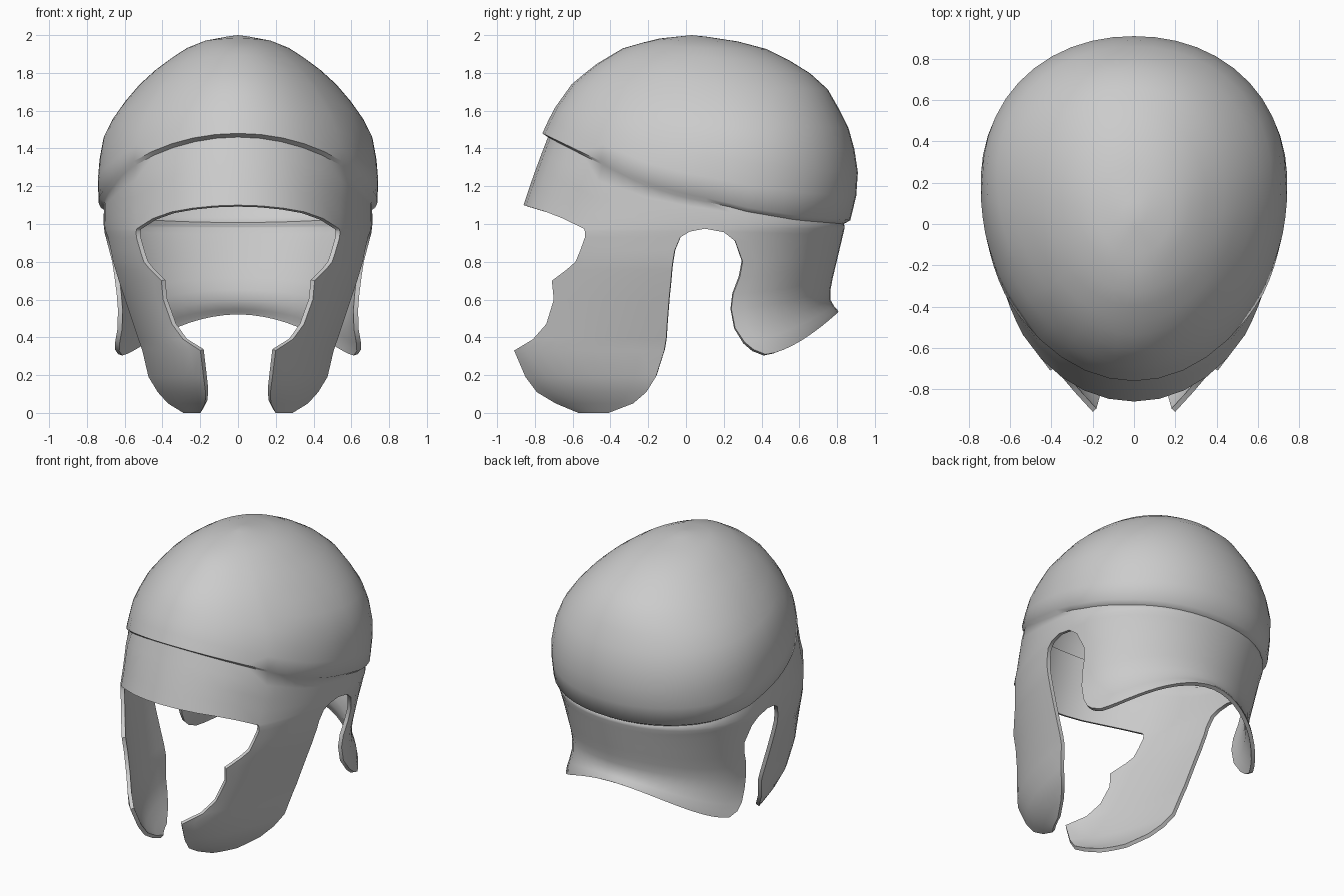
import bpy, bmesh
from math import sin, cos, acos, pi
from mathutils import Vector

if "Cube" in bpy.data.objects:
    bpy.data.objects.remove(bpy.data.objects["Cube"])

YC = 0.2       # plan centre: every horizontal section is two half-ellipses
THICK = 0.025


def lut(table, t):
    """Linear lookup in a sorted list of (key, value)."""
    if t <= table[0][0]:
        return table[0][1]
    for (a, va), (b, vb) in zip(table, table[1:]):
        if t <= b:
            return va + (vb - va) * (t - a) / (b - a)
    return table[-1][1]


# front half of the skirt and cheeks: half width and forward reach by height
W_FRONT = [(0, .397), (.1, .455), (.2, .505), (.33, .525), (.55, .60), (.7, .65),
           (.8, .68), (.97, .71), (1.1, .72), (1.28, .735), (1.46, .69)]
B_FRONT = [(0, .89), (.1, 1.06), (.2, 1.135), (.33, 1.2), (.7, 1.165),
           (.95, 1.14), (1.1, 1.06), (1.46, .945)]
# rear half: half width and backward reach
W_BACK = [(.3, .61), (.48, .625), (.6, .64), (.8, .675), (.97, .71), (1.1, .72)]
B_BACK = [(.3, .54), (.6, .55), (1.0, .645), (1.1, .66)]
# rim under the dome and lower edge of the band, against cos(angle), -1 = front
RIM = [(-1, 1.46), (-.8, 1.375), (-.58, 1.28), (-.4, 1.2), (-.2, 1.14),
       (.15, 1.07), (.6, 1.02), (1, 1.0)]
BROW = [(-1, 1.10), (-.82, 1.05), (-.66, .975), (1, .975)]
# dome by height: half width, front y, back y, centre y
DOME = [(1.0, .715, -.87, .86, YC), (1.05, .735, -.87, .885, YC),
        (1.2, .742, -.845, .91, YC), (1.28, .745, -.82, .91, YC),
        (1.47, .71, -.765, .88, YC), (1.6, .64, -.705, .815, .17),
        (1.74, .52, -.605, .735, .13), (1.84, .41, -.485, .6, .1),
        (1.93, .275, -.335, .42, .06), (1.98, .15, -.16, .22, .03),
        (2.0, 0, .03, .03, .03)]
DW, DF, DB, DC = ([(r[0], r[k]) for r in DOME] for k in (1, 2, 3, 4))


def blend(a, b, n):
    return [a + (b - a) * i / n for i in range(n + 1)]


def unit(a, front=2.0, back=2.1):
    """Point on the plan curve, a superellipse quarter in front and behind."""
    s, c = max(sin(a), 0), cos(a)
    n = front if c <= 0 else back
    r = (s ** n + abs(c) ** n) ** (-1 / n)
    return s * r, c * r


def on_skirt(a, z):
    s, c = unit(a)
    return (lut(W_FRONT, z) * s, YC + c * lut(B_FRONT if c < 0 else B_BACK, z), z)


# shared columns: brow, cheek root, rear; so all the sheets weld together
b0 = lut(B_FRONT, .975)
A_CORNER, A_EAR = acos((-.54 - YC) / b0), acos((.1 - YC) / b0)
COLS = blend(pi, A_CORNER, 5) + blend(A_CORNER, A_EAR, 8)[1:] + blend(A_EAR, 0, 12)[1:]


def dome_rows():
    rows = []
    for t in blend(0, 1, 12):
        row = []
        for a in COLS:
            zr = lut(RIM, cos(a)) + .02
            z = zr + (2 - zr) * sin(t * pi / 2)
            yf, yb, yc = lut(DF, z), lut(DB, z), lut(DC, z)
            s, c = unit(a, front=1.95)
            row.append((lut(DW, z) * s, yc + c * (yc - yf if c < 0 else yb - yc), z))
        rows.append(row)
    return rows


def band_rows():
    rows = []
    for t in blend(0, 1, 4):
        row = []
        for a in COLS:
            top, low = lut(RIM, cos(a)), lut(BROW, cos(a))
            x, y, z = on_skirt(a, top + (low - top) * t)
            tuck = 1 - .015 * (1 - t) ** 2          # tucked in under the dome
            row.append((x * tuck, YC + (y - YC) * tuck, z))
        rows.append(row)
    return rows


# cheek guards: height, front edge y, back edge y
CHEEK = [(.975, -.54, .1), (.96, -.535, .02), (.93, -.535, -.03), (.86, -.56, -.06),
         (.8, -.585, -.07), (.76, -.63, -.075), (.7, -.71, -.08), (.6, -.70, -.09),
         (.47, -.74, -.10), (.39, -.81, -.105), (.33, -.91, -.115), (.19, -.85, -.16),
         (.11, -.79, -.21), (.05, -.69, -.28), (0, -.57, -.41)]


def cheek_rows():
    rows = []
    for z, yf, yb in CHEEK:
        a0, a1 = (acos((y - YC) / lut(B_FRONT, z)) for y in (yf, yb))
        rows.append([on_skirt(a, z) for a in blend(a0, a1, 8)])
    return rows


# neck guard: front edge y and z, height at the back, outward flare
NECK = [(.1, .975, .975, 0), (.2, .957, .94, 0), (.26, .91, .9, 0), (.30, .80, .83, 0),
        (.285, .72, .77, 0), (.25, .63, .71, 0), (.24, .55, .65, .003),
        (.26, .45, .6, .014), (.31, .375, .565, .035), (.36, .335, .55, .05),
        (.425, .31, .535, .06)]


def neck_rows():
    rows = []
    for i, (ye, ze, zb, flare) in enumerate(NECK):
        n = 2.1 - .025 * i                           # less square lower down
        reach = lut(B_FRONT if ye < YC else B_BACK, ze) + flare
        a0 = acos((ye - YC) / reach)
        c0 = unit(a0, back=n)[1]
        row = []
        for a in blend(a0, 0, 12):
            s, c = unit(a, back=n)
            f = max((c - c0) / (1 - c0), 0)
            z = ze + (zb - ze) * f ** 1.6
            b = lut(B_FRONT if c < 0 else B_BACK, z) + flare * (1 if c > 0 else 0)
            row.append(((lut(W_BACK, z) + flare * 1.4) * s, YC + b * c, z))
        rows.append(row)
    return rows


# weld all sheets into one shell: the dome's first row meets the band's top row
bm = bmesh.new()
dome, band = dome_rows(), band_rows()
for rows in (dome, [dome[0], band[0]], band, cheek_rows(), neck_rows()):
    grid = [[bm.verts.new(p) for p in row] for row in rows]
    for r0, r1 in zip(grid, grid[1:]):
        for i in range(len(r0) - 1):
            bm.faces.new((r0[i], r0[i + 1], r1[i + 1], r1[i]))
bmesh.ops.remove_doubles(bm, verts=bm.verts, dist=0.0015)
bmesh.ops.recalc_face_normals(bm, faces=bm.faces[:])
mid = Vector((0, .1, .9))
if sum(f.normal.dot(f.calc_center_median() - mid) for f in bm.faces) < 0:
    bmesh.ops.reverse_faces(bm, faces=bm.faces[:])
mesh = bpy.data.meshes.new("helmet_shell")
bm.to_mesh(mesh)
bm.free()
shell = bpy.data.objects.new("helmet_shell", mesh)
bpy.context.collection.objects.link(shell)

# mirror the half, then thicken inward
mirror = shell.modifiers.new("mirror", 'MIRROR')
mirror.merge_threshold = 0.002
solid = shell.modifiers.new("thickness", 'SOLIDIFY')
solid.thickness = THICK
solid.offset = -1
shell.select_set(True)
bpy.context.view_layer.objects.active = shell
for m in ("mirror", "thickness"):
    bpy.ops.object.modifier_apply(modifier=m)
bpy.ops.object.shade_smooth_by_angle(angle=1.0)
